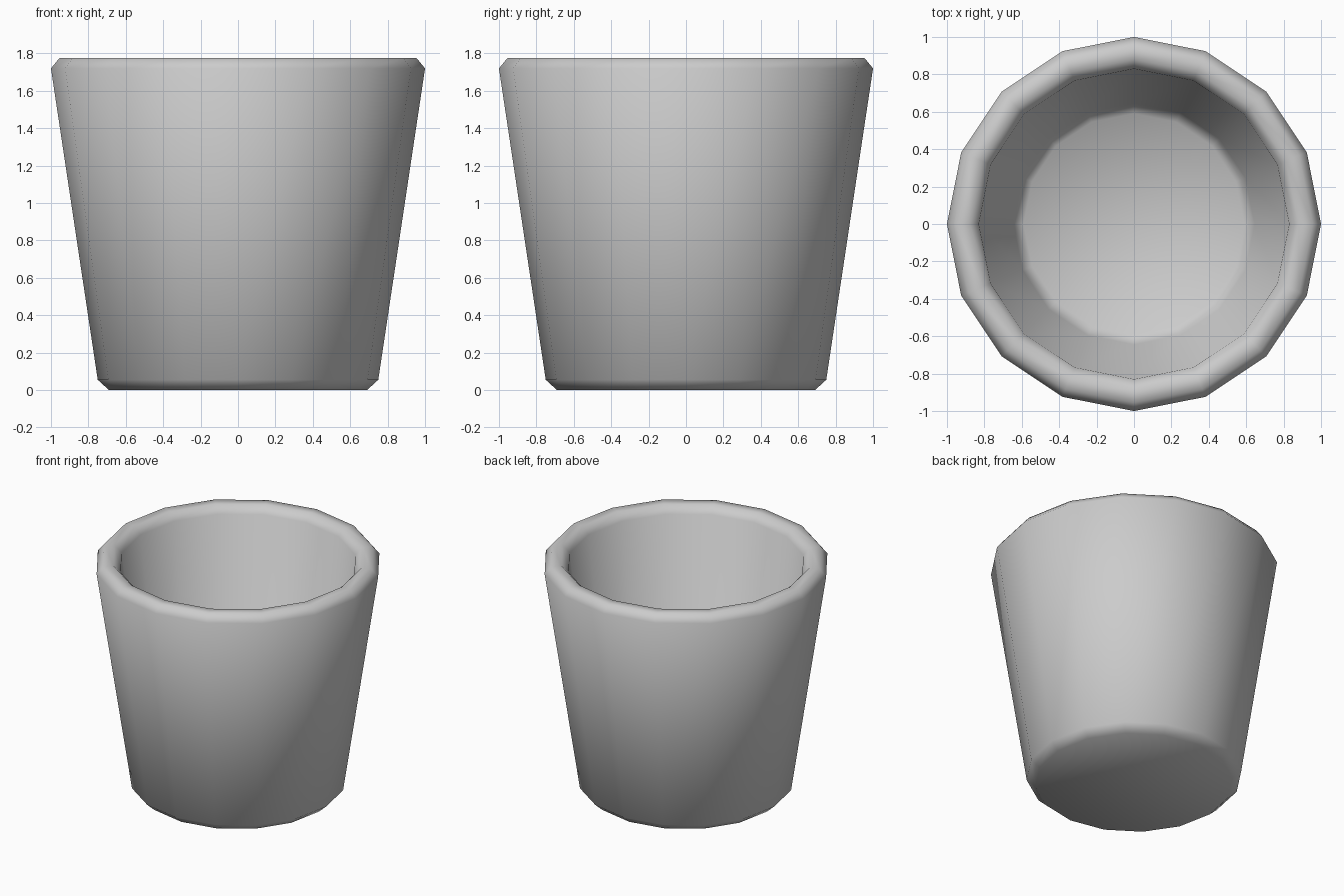
import bpy, bmesh
from math import cos, sin, tau

cube = bpy.data.objects.get("Cube")
if cube:
    bpy.data.objects.remove(cube, do_unlink=True)

SIDES = 16

# Plain grey clay
clay = bpy.data.materials.new("grey_clay")
clay.use_nodes = True
colour = (0.6, 0.6, 0.6, 1)
clay.diffuse_color = colour
clay.node_tree.nodes["Principled BSDF"].inputs["Base Color"].default_value = colour

# Cup wall profile (radius, height): outer foot, over the rim, down to the inner floor
profile = [(0.69, 0), (0.75, 0.055), (1.0, 1.72), (0.955, 1.775),
           (0.88, 1.775), (0.83, 1.72), (0.645, 0.22), (0.59, 0.17)]

bm = bmesh.new()
rings = [[bm.verts.new((r * cos(tau * i / SIDES), r * sin(tau * i / SIDES), z))
          for i in range(SIDES)] for r, z in profile]
for low, high in zip(rings, rings[1:]):
    for i in range(SIDES):
        j = (i + 1) % SIDES
        bm.faces.new((low[i], low[j], high[j], high[i]))

# Underside and inner floor
bm.faces.new(rings[0][::-1])
bm.faces.new(rings[-1])
for face in bm.faces:
    face.smooth = True

mesh = bpy.data.meshes.new("cup")
bm.to_mesh(mesh)
bm.free()
mesh.materials.append(clay)
cup = bpy.data.objects.new("cup", mesh)
bpy.context.collection.objects.link(cup)
